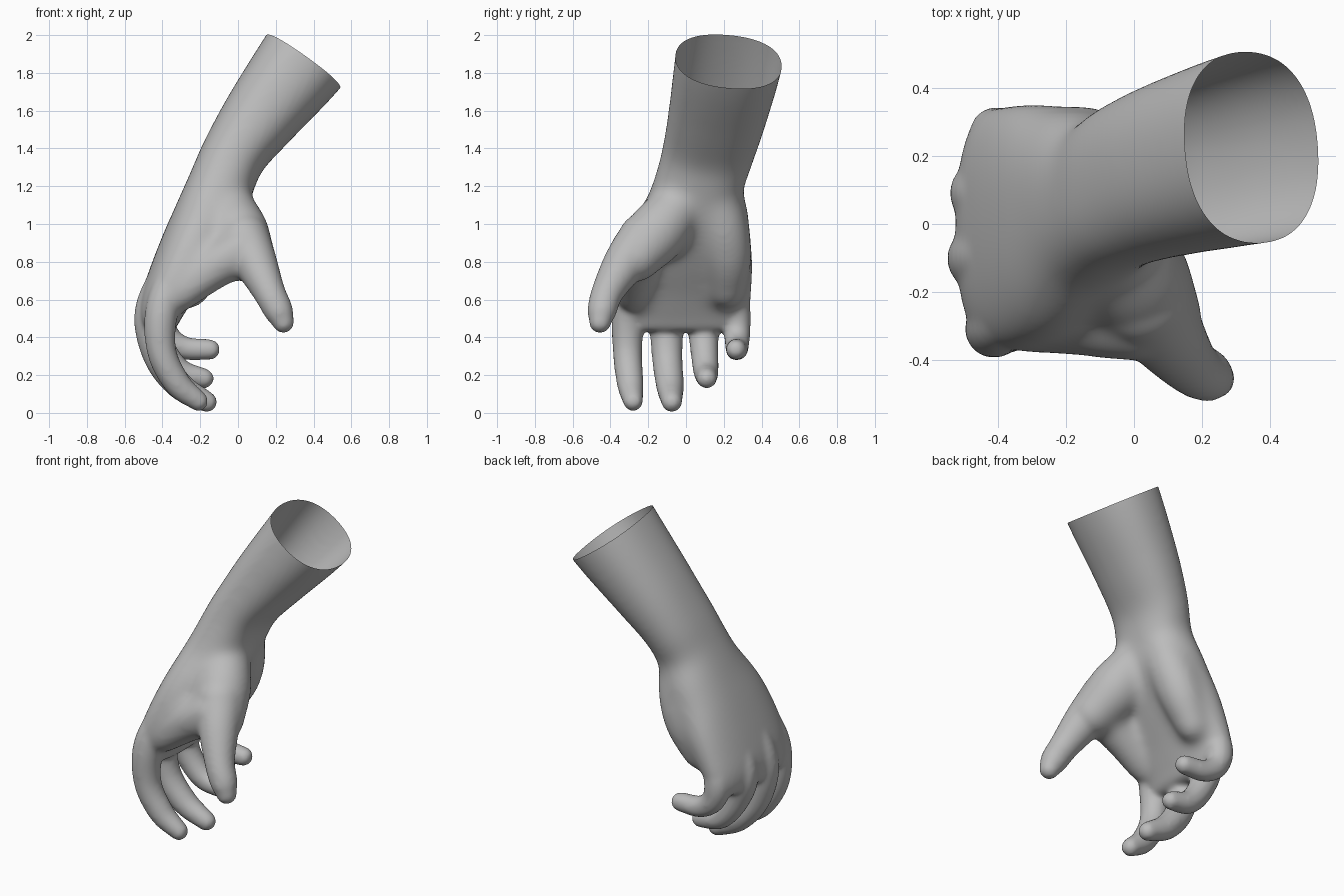
import bpy, bmesh, math
from mathutils import Vector, Matrix

if "Cube" in bpy.data.objects:
    bpy.data.objects.remove(bpy.data.objects["Cube"])

bm = bmesh.new()
SIDES, STEPS = 32, 6


def spline(points):
    """Smoothly interpolate control tuples of any length."""
    pts = [Vector(p) for p in points]
    pts = [2 * pts[0] - pts[1]] + pts + [2 * pts[-1] - pts[-2]]
    out = []
    for p, q, r, s in zip(pts, pts[1:], pts[2:], pts[3:]):
        for k in range(STEPS):
            t = k / STEPS
            out.append(0.5 * (2 * q + (r - p) * t + (2 * p - 5 * q + 4 * r - s) * t ** 2
                              + (3 * q - p - 3 * r + s) * t ** 3))
    return out + [pts[-2]]


def loft(points, power=2.0):
    """Closed tube through (x, y, z, thickness, width) stations."""
    stations = spline(points)
    centres = [Vector(s[:3]) for s in stations]
    rings = []
    for i, s in enumerate(stations):
        axis = (centres[min(i + 1, len(centres) - 1)] - centres[max(i - 1, 0)]).normalized()
        u = Vector((0, 1, 0)).cross(axis).normalized()
        v = axis.cross(u)
        ring = []
        for k in range(SIDES):
            a = math.tau * k / SIDES
            c, d = math.cos(a), math.sin(a)
            c, d = (math.copysign(abs(n) ** (2 / power), n) for n in (c, d))
            ring.append(bm.verts.new(centres[i] + u * c * s[3] + v * d * s[4]))
        rings.append(ring)
    faces = [bm.faces.new(rings[0][::-1]), bm.faces.new(rings[-1])]
    for lo, hi in zip(rings, rings[1:]):
        for k in range(SIDES):
            n = (k + 1) % SIDES
            faces.append(bm.faces.new((lo[k], lo[n], hi[n], hi[k])))
    bmesh.ops.recalc_face_normals(bm, faces=faces)


def digit(points):
    """Round tube through (x, y, z, radius) joints with rounded ends."""
    loft([(x, y, z, r, r) for x, y, z, r in points])
    for x, y, z, r in (points[0], points[-1]):
        bmesh.ops.create_uvsphere(bm, u_segments=24, v_segments=16, radius=r,
                                  matrix=Matrix.Translation((x, y, z)))


def fuse(obj, size, rounds):
    """Write the working mesh to the object, merge its parts and soften the joins."""
    bm.to_mesh(obj.data)
    remesh = obj.modifiers.new("fuse", 'REMESH')
    remesh.mode = 'VOXEL'
    remesh.voxel_size = size
    soften = obj.modifiers.new("soften", 'SMOOTH')
    soften.factor = 0.5
    soften.iterations = rounds
    for name in ("fuse", "soften"):
        bpy.ops.object.modifier_apply(modifier=name)
    bm.clear()
    bm.from_mesh(obj.data)


hand = bpy.data.objects.new("hand", bpy.data.meshes.new("hand"))
bpy.context.collection.objects.link(hand)
bpy.context.view_layer.objects.active = hand
hand.select_set(True)

# forearm, wrist and palm
loft([(0.51, 0.26, 2.09, 0.25, 0.29), (0.345, 0.225, 1.86, 0.243, 0.286),
      (0.12, 0.165, 1.57, 0.205, 0.262), (-0.02, 0.115, 1.37, 0.175, 0.245),
      (-0.09, 0.07, 1.21, 0.175, 0.24), (-0.155, 0.05, 1.05, 0.18, 0.29),
      (-0.255, 0.01, 0.86, 0.165, 0.35), (-0.35, -0.01, 0.68, 0.14, 0.365),
      (-0.41, -0.01, 0.54, 0.12, 0.355), (-0.425, -0.01, 0.43, 0.09, 0.33)], 2.3)

# ball of the thumb, thumb web and heel of the palm
digit([(-0.05, -0.02, 1.12, 0.125), (0.0, -0.15, 0.96, 0.165), (0.07, -0.27, 0.82, 0.135)])
digit([(0.03, -0.28, 0.86, 0.13), (-0.13, -0.275, 0.77, 0.12), (-0.31, -0.28, 0.63, 0.10)])
digit([(-0.07, 0.13, 1.2, 0.12), (-0.105, 0.19, 1.0, 0.135),
       (-0.165, 0.22, 0.82, 0.13), (-0.25, 0.22, 0.65, 0.10)])
fuse(hand, 0.018, 36)

# thumb
digit([(0.03, -0.22, 0.92, 0.14), (0.095, -0.325, 0.79, 0.115), (0.165, -0.415, 0.64, 0.086),
       (0.215, -0.445, 0.54, 0.078), (0.24, -0.455, 0.48, 0.059)])

# index, middle, ring and little fingers, each from hand bone to tip
digit([(-0.31, -0.24, 0.80, 0.08), (-0.40, -0.30, 0.56, 0.088), (-0.405, -0.31, 0.33, 0.078),
       (-0.32, -0.295, 0.155, 0.071), (-0.21, -0.28, 0.062, 0.054)])
digit([(-0.345, -0.07, 0.80, 0.085), (-0.455, -0.10, 0.54, 0.092), (-0.425, -0.10, 0.31, 0.082),
       (-0.31, -0.085, 0.145, 0.074), (-0.165, -0.075, 0.058, 0.056)])
digit([(-0.34, 0.07, 0.80, 0.08), (-0.45, 0.09, 0.54, 0.090), (-0.42, 0.095, 0.37, 0.077),
       (-0.315, 0.105, 0.225, 0.068), (-0.18, 0.11, 0.182, 0.054)])
digit([(-0.31, 0.21, 0.80, 0.075), (-0.40, 0.26, 0.56, 0.080), (-0.385, 0.27, 0.42, 0.070),
       (-0.29, 0.27, 0.345, 0.062), (-0.148, 0.265, 0.335, 0.055)])
fuse(hand, 0.013, 14)

# open cut end of the forearm
bmesh.ops.bisect_plane(bm, geom=bm.verts[:] + bm.edges[:] + bm.faces[:],
                       plane_co=(0.345, 0.225, 1.86), plane_no=(0.58, 0.11, 0.81),
                       clear_outer=True)
bm.to_mesh(hand.data)
bm.free()

skin = bpy.data.materials.new("plain grey")
skin.use_nodes = True
colour = (0.5, 0.5, 0.5, 1)
skin.diffuse_color = colour
skin.node_tree.nodes["Principled BSDF"].inputs["Base Color"].default_value = colour
hand.data.materials.clear()
hand.data.materials.append(skin)
bpy.ops.object.shade_smooth()
